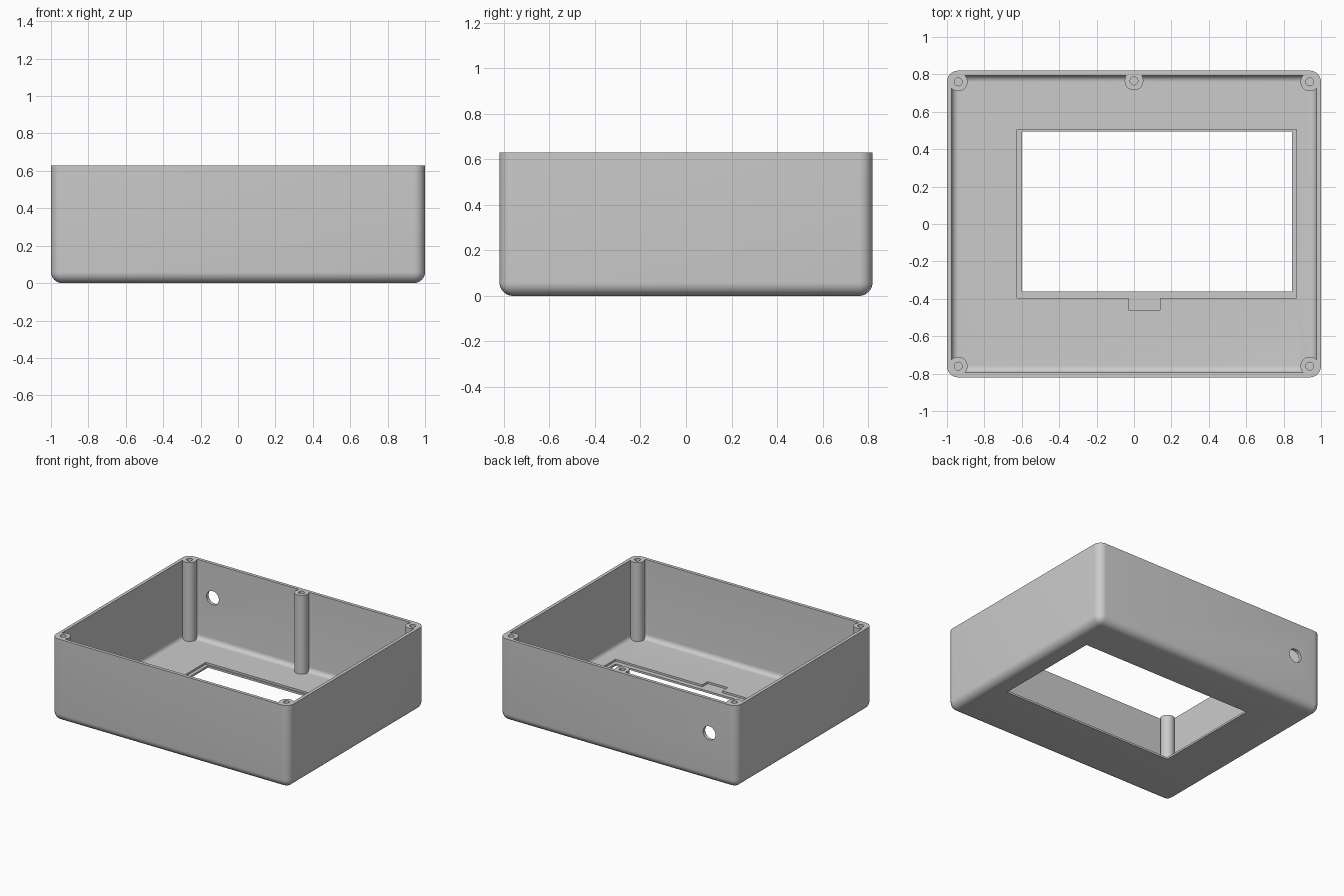
import bpy, bmesh
from mathutils import Matrix

old = bpy.data.objects.get("Cube")
if old:
    bpy.data.objects.remove(old, do_unlink=True)

W, D, H = 2.0, 1.64, 0.63      # outer size
WALL, FLOOR, R = 0.025, 0.03, 0.06

grey = bpy.data.materials.new("plain grey")
grey.use_nodes = True
grey.diffuse_color = (0.6, 0.6, 0.6, 1)
grey.node_tree.nodes["Principled BSDF"].inputs["Base Color"].default_value = (0.6, 0.6, 0.6, 1)


def make(name, bm):
    mesh = bpy.data.meshes.new(name)
    bm.to_mesh(mesh)
    bm.free()
    mesh.materials.append(grey)
    ob = bpy.data.objects.new(name, mesh)
    bpy.context.scene.collection.objects.link(ob)
    return ob


def box(name, lo, hi, radius=0):
    """Box between two corners; a radius rounds every edge except the top rim."""
    bm = bmesh.new()
    bmesh.ops.create_cube(bm, size=1)
    for v in bm.verts:
        v.co = [hi[i] if v.co[i] > 0 else lo[i] for i in range(3)]
    if radius:
        edges = [e for e in bm.edges if min(v.co.z for v in e.verts) < hi[2] - 0.001]
        bmesh.ops.bevel(bm, geom=edges, offset=radius, segments=8, profile=0.5,
                        affect='EDGES', clamp_overlap=True)
    return make(name, bm)


def rod(name, radius, centre, length, along_y=False):
    bm = bmesh.new()
    turn = Matrix.Rotation(1.570796, 4, 'X') if along_y else Matrix()
    bmesh.ops.create_cone(bm, cap_ends=True, segments=40, radius1=radius, radius2=radius,
                          depth=length, matrix=Matrix.Translation(centre) @ turn)
    return make(name, bm)


def cut(target, cutters):
    """Subtract the cutters from the target and discard them."""
    for c in cutters:
        c.hide_render = True
        m = target.modifiers.new(c.name, 'BOOLEAN')
        m.operation, m.solver, m.object = 'DIFFERENCE', 'EXACT', c
    graph = bpy.context.evaluated_depsgraph_get()
    mesh = bpy.data.meshes.new_from_object(target.evaluated_get(graph))
    target.modifiers.clear()
    target.data = mesh
    for c in cutters:
        bpy.data.objects.remove(c, do_unlink=True)


x, y = W / 2, D / 2
posts = [(sx * 0.94, sy * 0.76) for sx in (-1, 1) for sy in (-1, 1)] + [(0, 0.765)]

# Cavity: rounded inside, with columns left standing for the screw posts
cavity = box("cavity", (WALL - x, WALL - y, FLOOR), (x - WALL, y - WALL, H + 0.1), R - WALL)
cut(cavity, [rod("screw_post", 0.05, (px, py, H / 2), 2) for px, py in posts])

# Case: rounded tray, hollowed out, with bores, screen window and cable hole
case = box("case", (-x, -y, 0), (x, y, H), R)
ledge = FLOOR - 0.015
cut(case, [cavity]
    + [rod("screw_bore", 0.021, (px, py, H), 0.5) for px, py in posts]
    + [box("window", (-0.6, -0.36, -0.1), (0.845, 0.495, 0.1)),
       box("screen_recess", (-0.625, -0.395, ledge), (0.87, 0.505, 0.11)),
       box("cable_notch", (-0.03, -0.46, ledge), (0.14, -0.38, 0.12)),
       rod("cable_hole", 0.052, (-0.77, y, 0.37), 0.2, along_y=True)])

bpy.ops.object.select_all(action='DESELECT')
case.select_set(True)
bpy.context.view_layer.objects.active = case
bpy.ops.object.shade_smooth_by_angle(angle=0.6)
